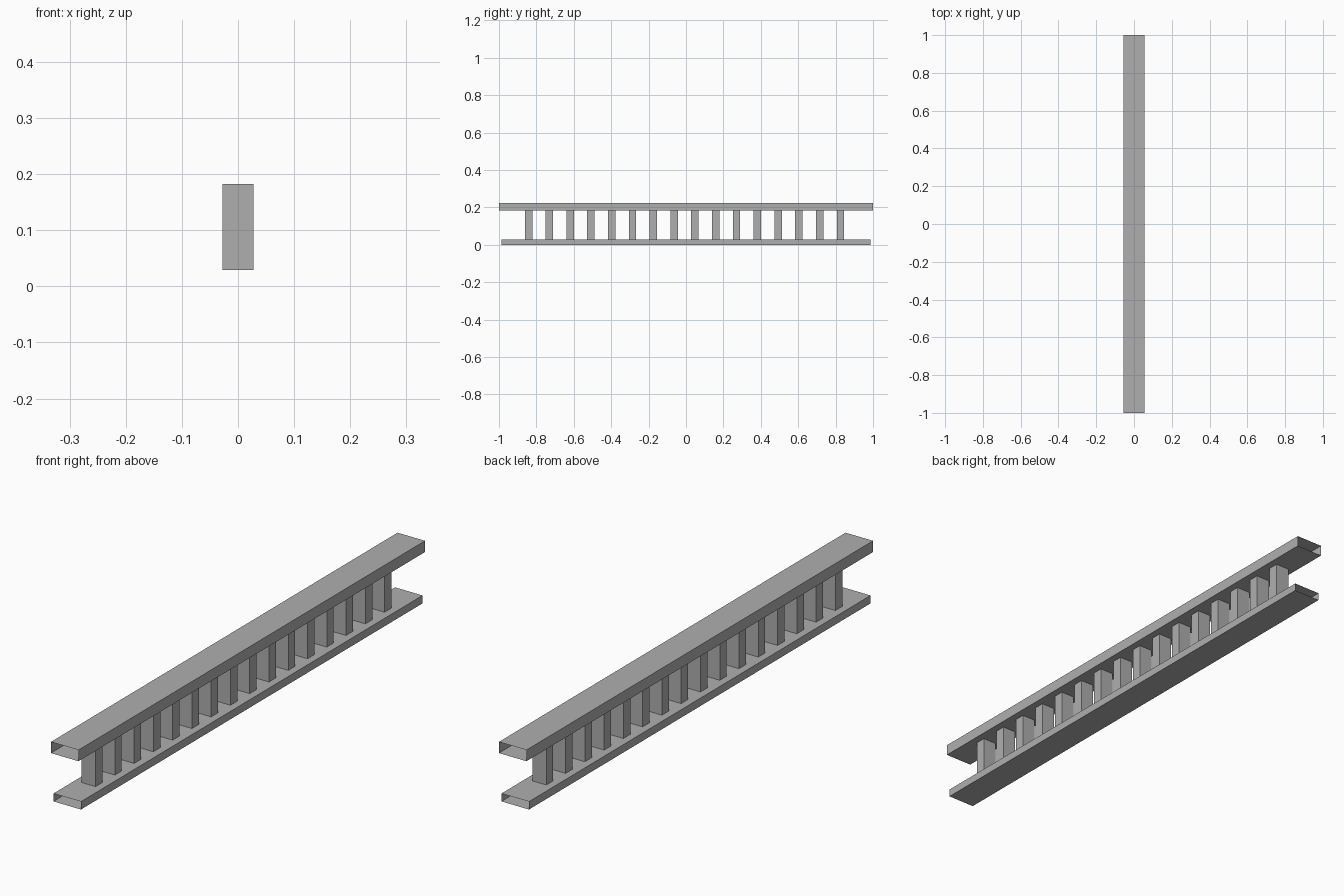
import bpy, bmesh

if "Cube" in bpy.data.objects:
    bpy.data.objects.remove(bpy.data.objects["Cube"])

# Dark grey for every part
grey = bpy.data.materials.new("dark_grey")
grey.diffuse_color = (0.43, 0.43, 0.43, 1)
grey.use_nodes = True
grey.node_tree.nodes["Principled BSDF"].inputs["Base Color"].default_value = grey.diffuse_color

def sleeve(name, width, size_y, z0, z1, open_axis, y=0.0):
    """Box with the two faces across open_axis removed."""
    bm = bmesh.new()
    bmesh.ops.create_cube(bm, size=1)
    ends = [f for f in bm.faces if abs(f.normal[open_axis]) > 0.9]
    bmesh.ops.delete(bm, geom=ends, context='FACES_ONLY')
    bmesh.ops.scale(bm, vec=(width, size_y, z1 - z0), verts=bm.verts)
    mesh = bpy.data.meshes.new(name)
    bm.to_mesh(mesh)
    bm.free()
    mesh.materials.append(grey)
    ob = bpy.data.objects.new(name, mesh)
    ob.location = (0, y, (z0 + z1) / 2)
    bpy.context.collection.objects.link(ob)
    return ob

RAIL_W = 0.111
LOW_TOP, HIGH_BOTTOM, HEIGHT = 0.029, 0.182, 0.223

# Long rails, open at both ends
sleeve("bottom_rail", RAIL_W, 1.971, 0, LOW_TOP, 1)
sleeve("handrail", RAIL_W, 2.0, HIGH_BOTTOM, HEIGHT, 1)

# Row of square posts between the rails
COUNT, FIRST, STEP = 16, -0.842, 0.1112
for i in range(COUNT):
    sleeve(f"baluster_{i + 1:02d}", 0.056, 0.04, LOW_TOP, HIGH_BOTTOM, 2, FIRST + i * STEP)
